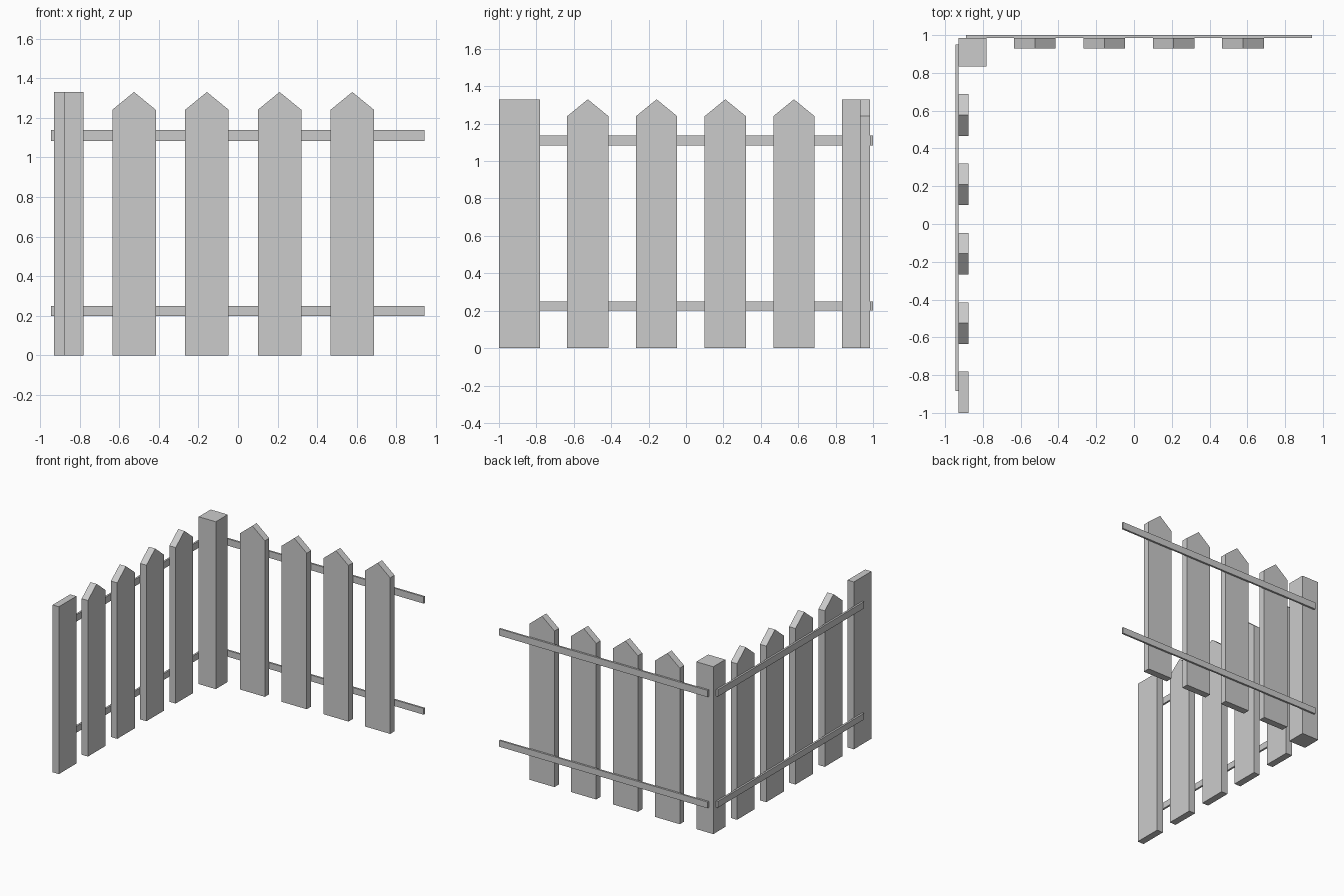
import bpy
import bmesh
from mathutils import Matrix

cube = bpy.data.objects.get("Cube")
if cube:
    bpy.data.objects.remove(cube, do_unlink=True)

grey = bpy.data.materials.new("plain_grey")
grey.use_nodes = True
colour = (0.6, 0.6, 0.6, 1)
grey.diffuse_color = colour
grey.node_tree.nodes["Principled BSDF"].inputs["Base Color"].default_value = colour

HEIGHT, SHOULDER = 1.33, 1.24
PICKET_CENTRES = (-0.525, -0.157, 0.21, 0.577)
RAIL_HEIGHTS = {"lower": (0.2, 0.25), "upper": (1.083, 1.137)}


def finish(name, bm):
    bmesh.ops.recalc_face_normals(bm, faces=bm.faces)
    mesh = bpy.data.meshes.new(name)
    bm.to_mesh(mesh)
    bm.free()
    mesh.materials.append(grey)
    obj = bpy.data.objects.new(name, mesh)
    bpy.context.collection.objects.link(obj)
    return obj


def box(name, low, high):
    bm = bmesh.new()
    size = [b - a for a, b in zip(low, high)]
    centre = [(a + b) / 2 for a, b in zip(low, high)]
    bmesh.ops.create_cube(bm, size=1, matrix=Matrix.Translation(centre) @ Matrix.Diagonal((*size, 1)))
    return finish(name, bm)


def picket(name, centre, side):
    """Pointed board, extruded across its thickness."""
    half = 0.11
    profile = [(-half, 0), (half, 0), (half, SHOULDER), (0, HEIGHT), (-half, SHOULDER)]
    bm = bmesh.new()
    if side:
        points, depth = [(-0.93, centre + u, z) for u, z in profile], (0.055, 0, 0)
    else:
        points, depth = [(centre + u, 0.93, z) for u, z in profile], (0, 0.055, 0)
    face = bm.faces.new([bm.verts.new(p) for p in points])
    result = bmesh.ops.extrude_face_region(bm, geom=[face], use_keep_orig=True)
    verts = [v for v in result["geom"] if isinstance(v, bmesh.types.BMVert)]
    bmesh.ops.translate(bm, verts=verts, vec=depth)
    return finish(name, bm)


# Pickets of the back and side runs
for i, c in enumerate(PICKET_CENTRES, 1):
    picket(f"back_picket_{i}", c, False)
    picket(f"side_picket_{i}", c, True)

# Thin rails behind the pickets
for level, (z0, z1) in RAIL_HEIGHTS.items():
    box(f"back_{level}_rail", (-0.89, 0.985, z0), (0.943, 1.0, z1))
    box(f"side_{level}_rail", (-0.945, -0.885, z0), (-0.93, 0.95, z1))

# Square corner post and flat end post
box("corner_post", (-0.93, 0.835, 0), (-0.78, 0.985, HEIGHT))
box("end_post", (-0.93, -1.0, 0), (-0.875, -0.78, HEIGHT))
